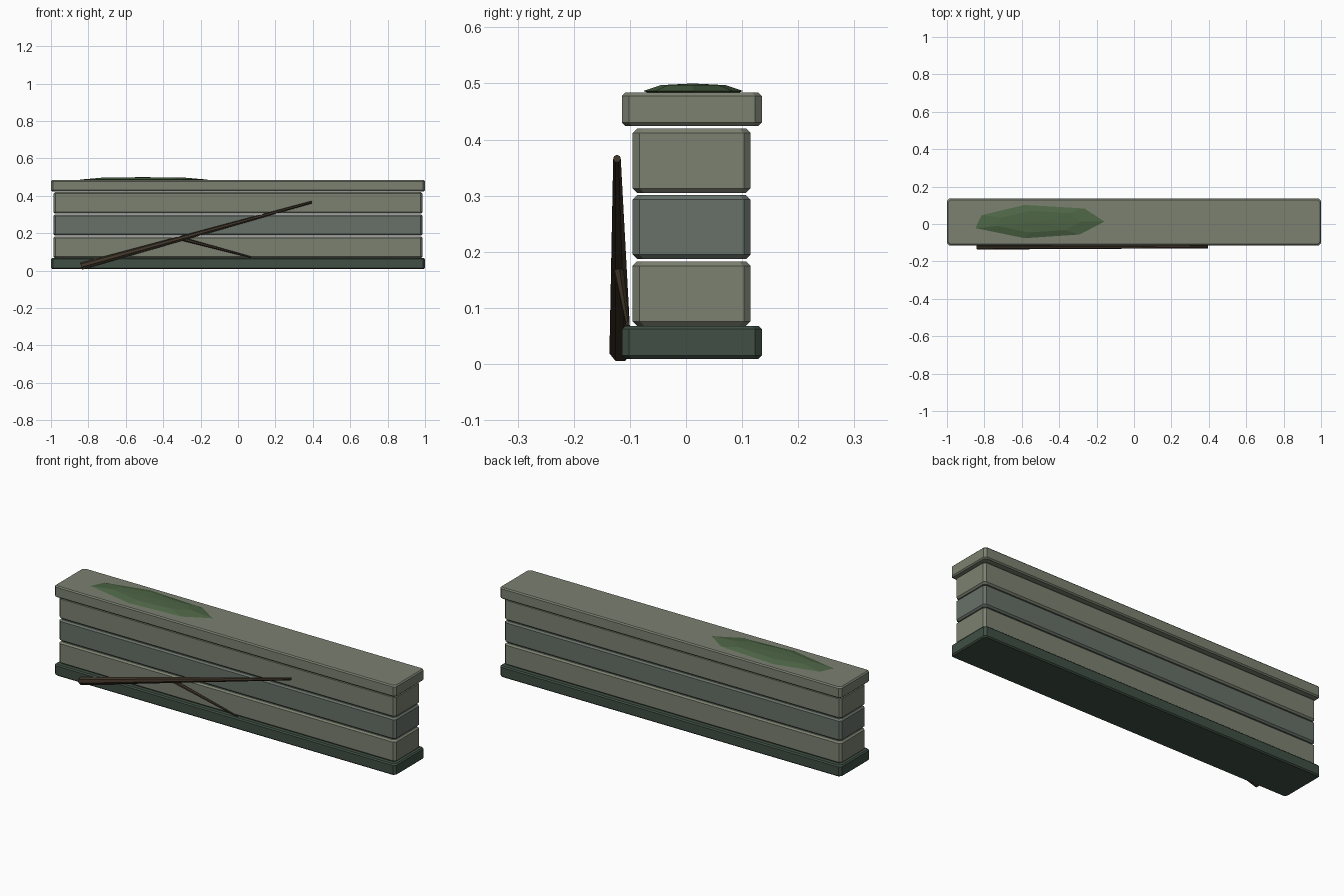
import bpy, bmesh
from mathutils import Vector

if "Cube" in bpy.data.objects:
    bpy.data.objects.remove(bpy.data.objects["Cube"])


def material(name, rgb):
    m = bpy.data.materials.new(name)
    m.diffuse_color = (*rgb, 1)
    m.use_nodes = True
    m.node_tree.nodes["Principled BSDF"].inputs["Base Color"].default_value = m.diffuse_color
    return m


STONE = material("pale_stone", (0.20, 0.22, 0.165))
MID = material("mid_stone", (0.135, 0.165, 0.14))
DARK = material("damp_stone", (0.05, 0.078, 0.058))
MOSS = material("moss", (0.075, 0.13, 0.06))
BARK = material("bark", (0.05, 0.035, 0.022))


def finish(name, bm, mat):
    bmesh.ops.recalc_face_normals(bm, faces=bm.faces[:])
    me = bpy.data.meshes.new(name)
    bm.to_mesh(me)
    bm.free()
    me.materials.append(mat)
    ob = bpy.data.objects.new(name, me)
    bpy.context.collection.objects.link(ob)
    return ob


def slab(name, half_x, y0, y1, z0, z1, mat, corner=0.012, rim=0.006):
    """Clipped-corner plan, with a small chamfer round top and bottom."""
    bm = bmesh.new()

    def ring(inset, z):
        x, a, b, c = half_x - inset, y0 + inset, y1 - inset, corner
        plan = [(-x + c, a), (x - c, a), (x, a + c), (x, b - c),
                (x - c, b), (-x + c, b), (-x, b - c), (-x, a + c)]
        return [bm.verts.new((px, py, z)) for px, py in plan]

    rings = [ring(rim, z0), ring(0, z0 + rim), ring(0, z1 - rim), ring(rim, z1)]
    loft(bm, rings)
    bm.faces.new(rings[0])
    bm.faces.new(rings[-1])
    return finish(name, bm, mat)


def loft(bm, rings):
    for lo, hi in zip(rings, rings[1:]):
        n = len(lo)
        for i in range(n):
            j = (i + 1) % n
            bm.faces.new((lo[i], lo[j], hi[j], hi[i]))


def stick(name, start, end, r0, r1, sides=7):
    bm = bmesh.new()
    a, b = Vector(start), Vector(end)
    bmesh.ops.create_cone(bm, cap_ends=True, segments=sides, radius1=r0,
                          radius2=r1, depth=(b - a).length)
    ob = finish(name, bm, BARK)
    ob.location = (a + b) / 2
    ob.rotation_mode = 'QUATERNION'
    ob.rotation_quaternion = (b - a).to_track_quat('Z', 'Y')
    return ob


# Wall: foot, three courses, coping
slab("base_course", 1.0, -0.114, 0.135, 0.009, 0.068, DARK)
for i, (z0, z1) in enumerate([(0.068, 0.183), (0.187, 0.301), (0.305, 0.420)]):
    slab(f"stone_course_{i + 1}", 0.987, -0.095, 0.115, z0, z1,
         MID if i == 1 else STONE, rim=0.008)
slab("coping_stone", 1.0, -0.114, 0.135, 0.424, 0.484, STONE)

# Moss patch on the coping
outline = [(-0.848, -0.022), (-0.585, -0.076), (-0.29, -0.056), (-0.158, 0.013),
           (-0.265, 0.083), (-0.585, 0.102), (-0.815, 0.047)]
cx, cy = -0.51, 0.012
bm = bmesh.new()
rings = [[bm.verts.new((cx + (x - cx) * s, cy + (y - cy) * s, z)) for x, y in outline]
         for s, z in [(0.86, 0.482), (1.0, 0.4865), (0.65, 0.497)]]
loft(bm, rings)
bm.faces.new(rings[0])
peak = bm.verts.new((cx, cy, 0.5))
for p, q in zip(rings[-1], rings[-1][1:] + rings[-1][:1]):
    bm.faces.new((p, q, peak))
finish("moss_patch", bm, MOSS)

# Fallen branch leaning on the front
stick("fallen_branch", (-0.838, -0.117, 0.023), (0.395, -0.123, 0.366), 0.02, 0.007)
stick("side_twig", (-0.31, -0.121, 0.173), (0.07, -0.104, 0.072), 0.010, 0.004, 6)
